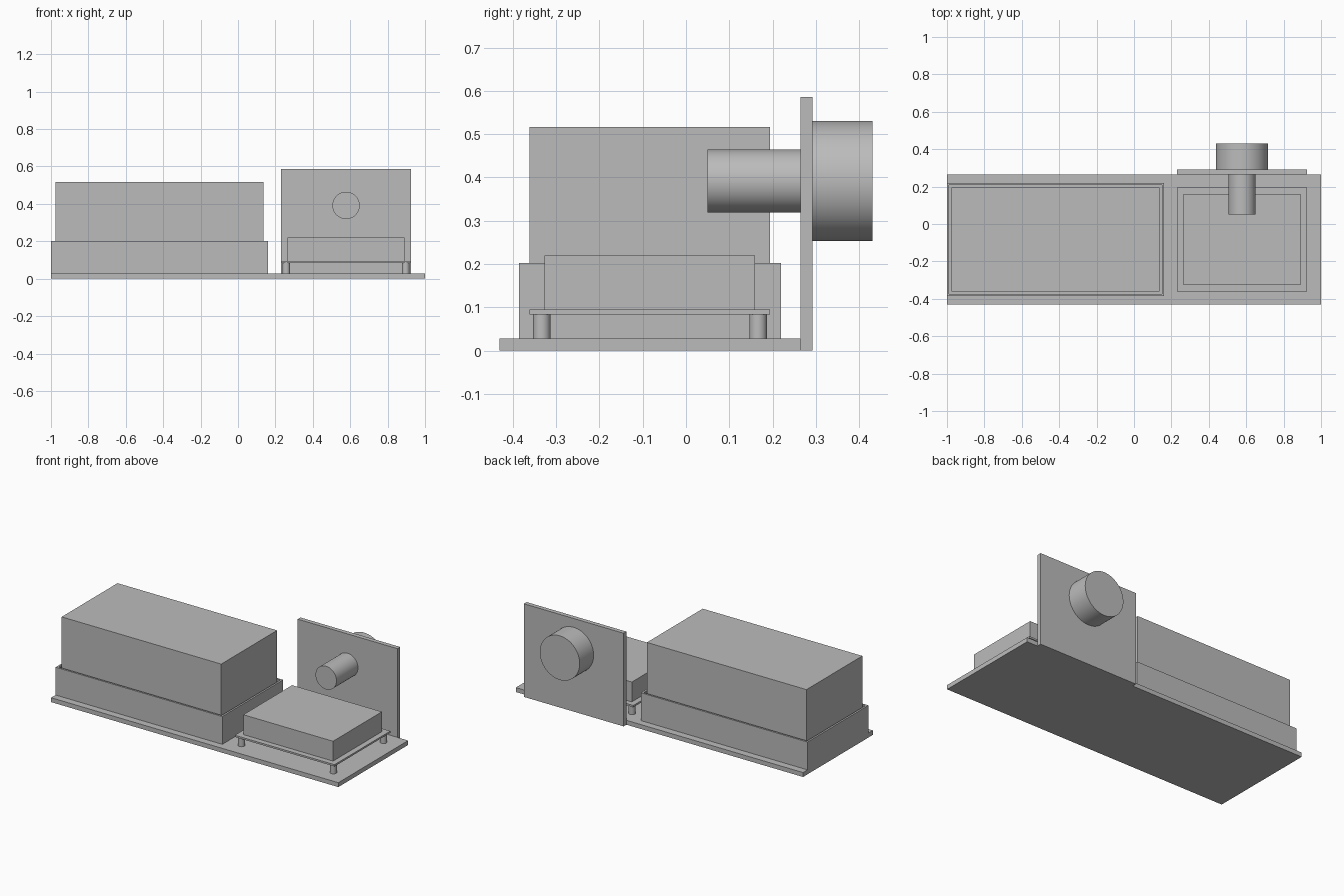
import bpy
import bmesh
from math import pi
from mathutils import Matrix, Vector

if "Cube" in bpy.data.objects:
    bpy.data.objects.remove(bpy.data.objects["Cube"], do_unlink=True)

U = 1 / 72  # one design millimetre

grey = bpy.data.materials.new("plain_grey")
grey.use_nodes = True
colour = (0.5, 0.5, 0.5, 1)
grey.diffuse_color = colour
grey.node_tree.nodes["Principled BSDF"].inputs["Base Color"].default_value = colour


def finish(name, bm):
    bm.transform(Matrix.Scale(U, 4))
    mesh = bpy.data.meshes.new(name)
    bm.to_mesh(mesh)
    bm.free()
    mesh.materials.append(grey)
    obj = bpy.data.objects.new(name, mesh)
    bpy.context.collection.objects.link(obj)
    return obj


def box_mesh(centre, size, z):
    """Box of size (x, y, height) resting at height z."""
    bm = bmesh.new()
    place = Matrix.Translation((*centre, z + size[2] / 2)) @ Matrix.Diagonal((*size, 1))
    bmesh.ops.create_cube(bm, size=1, matrix=place)
    return bm


def box(name, centre, size, z):
    return finish(name, box_mesh(centre, size, z))


def cylinder(name, centre, radius, length, along_y=False):
    bm = bmesh.new()
    turn = Matrix.Rotation(pi / 2 if along_y else 0, 4, "X")
    bmesh.ops.create_cone(bm, cap_ends=True, segments=64, radius1=radius,
                          radius2=radius, depth=length,
                          matrix=Matrix.Translation(centre) @ turn)
    obj = finish(name, bm)
    bpy.ops.object.select_all(action="DESELECT")
    obj.select_set(True)
    bpy.context.view_layer.objects.active = obj
    bpy.ops.object.shade_smooth_by_angle()
    return obj


MID_Y = -6
PLATE = 2

# Base plate and upright panel
box("base_plate", (0, MID_Y), (144, 50, PLATE), 0)
BOARD_X = 41.6
box("back_panel", (BOARD_X, 20), (50, PLATE, 42.2), 0)

# Open tray: inset the top face, then sink it to leave thin walls
WALL, GAP = 1.2, 0.6
tray_w, tray_d = 80 + 2 * (WALL + GAP), 40 + 2 * (WALL + GAP)
tray_x = -72 + tray_w / 2
tray_h = 12.6
bm = box_mesh((tray_x, MID_Y), (tray_w, tray_d, tray_h), PLATE)
top = max(bm.faces, key=lambda f: f.calc_center_median().z)
bmesh.ops.inset_region(bm, faces=[top], thickness=WALL)
floor = bmesh.ops.extrude_face_region(bm, geom=[top])["geom"]
bmesh.ops.delete(bm, geom=[top], context="FACES")
bmesh.ops.translate(bm, vec=Vector((0, 0, WALL - tray_h)),
                    verts=[v for v in floor if isinstance(v, bmesh.types.BMVert)])
bmesh.ops.recalc_face_normals(bm, faces=bm.faces)
finish("tray", bm)

# Large block seated in the tray
box("large_block", (tray_x, MID_Y), (80, 40, 34), PLATE + WALL)

# Raised circuit board with its component block
box("circuit_board", (BOARD_X, MID_Y), (50, 40, 0.8), 6)
box("component_block", (BOARD_X, MID_Y), (45, 35, 9), 6.8)
for side, sx in (("right", -1), ("left", 1)):
    for end, sy in (("front", -1), ("back", 1)):
        cylinder(f"standoff_{end}_{side}",
                 (BOARD_X + sx * 23, MID_Y + sy * 18, 4), 1.45, 4)

# Shaft in front of the panel and round body behind it
cylinder("shaft", (BOARD_X, 19 - 7.7, 28.2), 5.25, 15.4, True)
cylinder("round_body", (BOARD_X, 26, 28.2), 10, 10, True)
